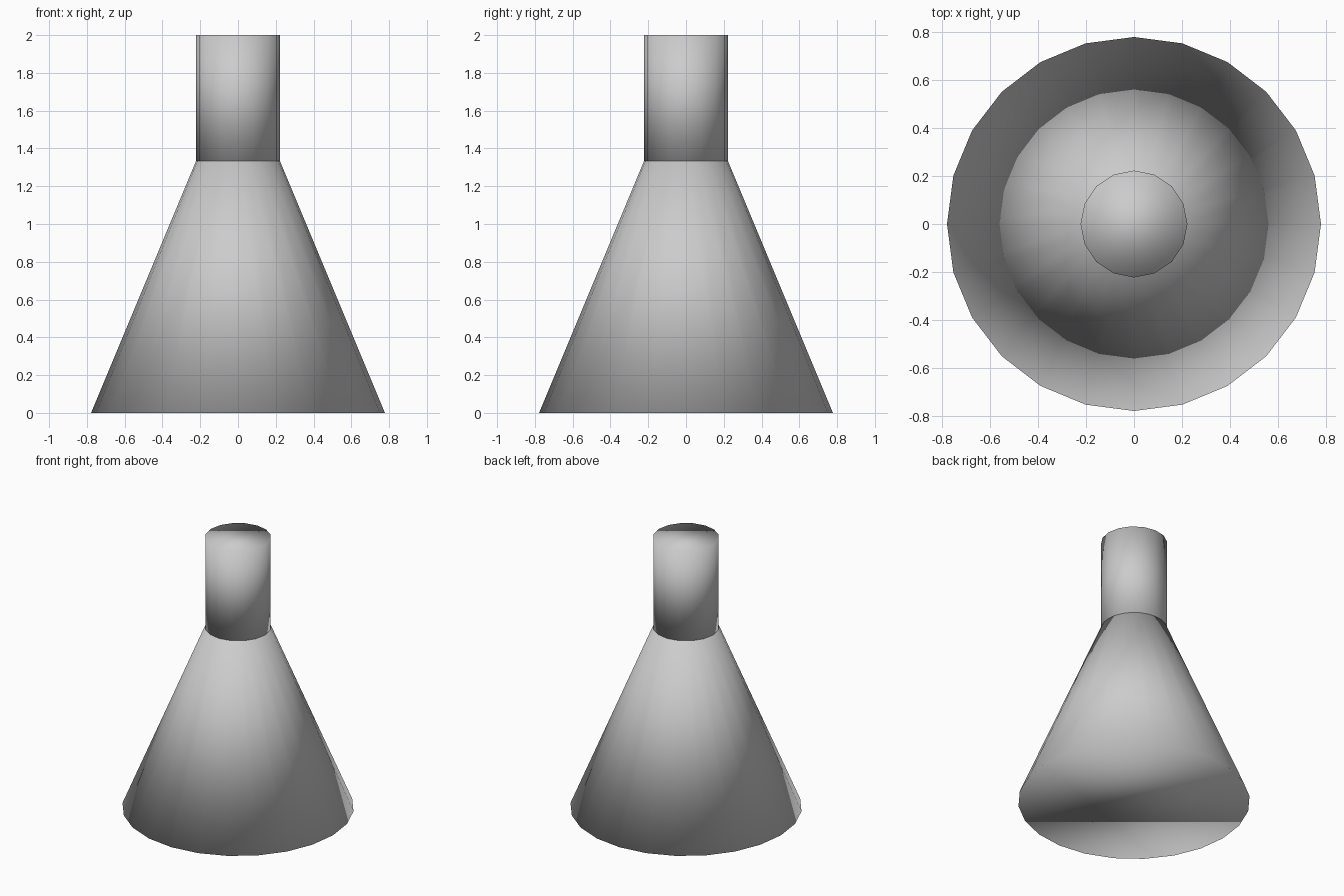
import bpy

if "Cube" in bpy.data.objects:
    bpy.data.objects.remove(bpy.data.objects["Cube"])


def tapered(name, sides, r_bottom, r_top, z0, z1):
    """Capped, smooth-shaded round section between two heights."""
    bpy.ops.mesh.primitive_cone_add(
        vertices=sides, radius1=r_bottom, radius2=r_top,
        depth=z1 - z0, location=(0, 0, (z0 + z1) / 2))
    obj = bpy.context.object
    obj.name = name
    bpy.ops.object.shade_smooth()
    return obj


SHOULDER = 4 / 3   # height where the body meets the neck
NECK_R = 2 / 9

# Conical flask body
tapered("flask_body", 24, 7 / 9, NECK_R, 0.0, SHOULDER)

# Straight neck
tapered("flask_neck", 16, NECK_R, NECK_R, SHOULDER, 2.0)
